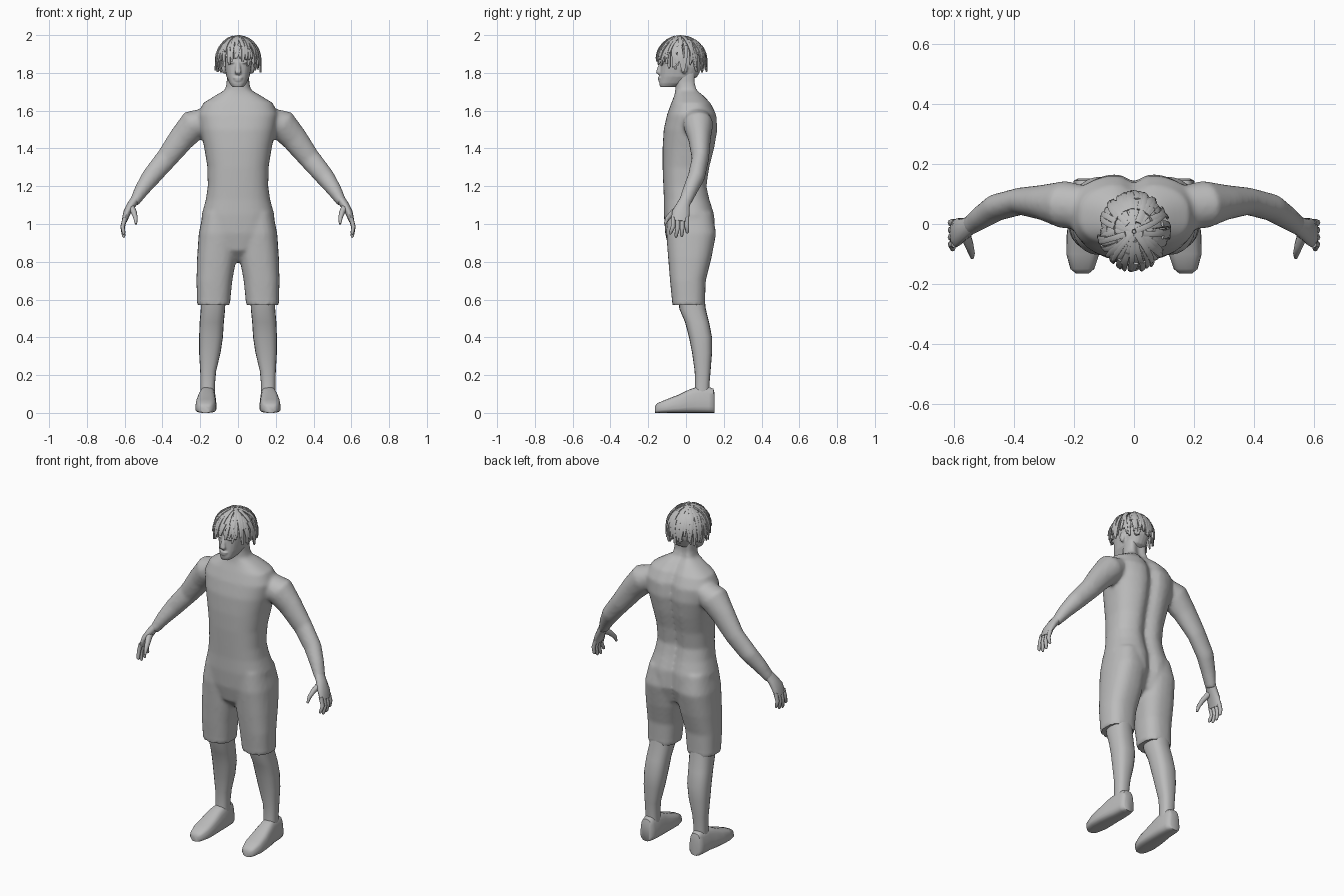
import bpy, bmesh, math, random
from mathutils import Vector

random.seed(4)
if "Cube" in bpy.data.objects:
    bpy.data.objects.remove(bpy.data.objects["Cube"])

clay = bpy.data.materials.new("plain grey")
clay.use_nodes = True
clay.diffuse_color = (0.5, 0.5, 0.5, 1)
clay.node_tree.nodes["Principled BSDF"].inputs["Base Color"].default_value = (0.5, 0.5, 0.5, 1)


def skin(bm, rings):
    """Join matching rings of points into a capped tube."""
    loops = [[bm.verts.new(p) for p in ring] for ring in rings]
    n = len(loops[0])
    for a, b in zip(loops, loops[1:]):
        for i in range(n):
            j = (i + 1) % n
            bm.faces.new((a[i], a[j], b[j], b[i]))
    bm.faces.new(loops[0])
    bm.faces.new(loops[-1])


def oval(x0, x1, y0, y1, n=24, power=0.8):
    """Rounded box outline as 2D pairs."""
    def soft(v):
        return math.copysign(abs(v) ** power, v)
    pts = []
    for i in range(n):
        a = math.tau * i / n
        pts.append(((x0 + x1) / 2 + (x1 - x0) / 2 * soft(math.cos(a)),
                    (y0 + y1) / 2 + (y1 - y0) / 2 * soft(math.sin(a))))
    return pts


def column(bm, rows, side=1, groove=0.0, n=24):
    """Stack of level outlines: (z, x0, x1, y0, y1)."""
    rings = []
    for z, x0, x1, y0, y1 in rows:
        ring = []
        for x, y in oval(x0, x1, y0, y1, n):
            if y > (y0 + y1) / 2:
                y -= groove * math.exp(-(x / 0.035) ** 2)
            ring.append((side * x, y, z))
        rings.append(ring)
    skin(bm, rings)


def limb(bm, path, ref, side=1, n=12):
    """Tube along (x, y, z, radius along ref, other radius)."""
    pts = [Vector(p[:3]) for p in path]
    rings = []
    for i, p in enumerate(path):
        t = (pts[min(i + 1, len(pts) - 1)] - pts[max(i - 1, 0)]).normalized()
        u = (Vector(ref) - t * t.dot(Vector(ref))).normalized()
        v = t.cross(u)
        ring = []
        for k in range(n):
            a = math.tau * k / n
            q = pts[i] + u * p[3] * math.cos(a) + v * p[4] * math.sin(a)
            ring.append((side * q.x, q.y, q.z))
        rings.append(ring)
    skin(bm, rings)


def ball(bm, centre, size):
    new = bmesh.ops.create_uvsphere(bm, u_segments=16, v_segments=10, radius=1)["verts"]
    bmesh.ops.scale(bm, vec=size, verts=new)
    bmesh.ops.translate(bm, vec=centre, verts=new)


def finish(name, bm, angle=50, voxel=0, smooth=0, floor=0.0):
    """Make the object; optionally fuse its pieces and relax them above floor."""
    bmesh.ops.recalc_face_normals(bm, faces=bm.faces)
    mesh = bpy.data.meshes.new(name)
    bm.to_mesh(mesh)
    bm.free()
    mesh.materials.append(clay)
    ob = bpy.data.objects.new(name, mesh)
    bpy.context.collection.objects.link(ob)
    bpy.ops.object.select_all(action="DESELECT")
    ob.select_set(True)
    bpy.context.view_layer.objects.active = ob
    if voxel:
        mod = ob.modifiers.new("fuse", "REMESH")
        mod.mode, mod.voxel_size = "VOXEL", voxel
        bpy.ops.object.modifier_apply(modifier="fuse")
        group = ob.vertex_groups.new(name="relax")
        group.add([v.index for v in ob.data.vertices if v.co.z > floor], 1, "REPLACE")
        mod = ob.modifiers.new("relax", "SMOOTH")
        mod.factor, mod.iterations, mod.vertex_group = 0.5, smooth, "relax"
        bpy.ops.object.modifier_apply(modifier="relax")
    bpy.ops.object.shade_smooth_by_angle(angle=math.radians(angle))
    return ob


SIDES = ((1, "left"), (-1, "right"))

# Body: torso, neck, arms and shorts fused together
torso = [(0.80, 0.03, -0.03, 0.05), (0.86, 0.12, -0.09, 0.13), (0.95, 0.195, -0.11, 0.16),
         (1.05, 0.192, -0.117, 0.155), (1.13, 0.17, -0.117, 0.13), (1.2, 0.16, -0.12, 0.115),
         (1.3, 0.162, -0.124, 0.13), (1.4, 0.178, -0.124, 0.155), (1.5, 0.2, -0.118, 0.172),
         (1.58, 0.212, -0.1, 0.165), (1.64, 0.185, -0.078, 0.135), (1.68, 0.12, -0.062, 0.1),
         (1.71, 0.068, -0.056, 0.072), (1.75, 0.06, -0.056, 0.065), (1.82, 0.06, -0.056, 0.07)]
shorts = [(0.57, 0.043, 0.217, -0.072, 0.1), (0.7, 0.03, 0.22, -0.085, 0.105),
          (0.82, 0.008, 0.217, -0.095, 0.135), (0.95, 0.0, 0.208, -0.105, 0.16),
          (1.06, 0.01, 0.185, -0.1, 0.14)]
arm = [(0.13, 0.05, 1.575, 0.07, 0.05), (0.235, 0.065, 1.525, 0.08, 0.082),
       (0.3, 0.072, 1.45, 0.06, 0.07), (0.38, 0.076, 1.345, 0.046, 0.058),
       (0.46, 0.055, 1.25, 0.046, 0.051), (0.51, 0.022, 1.18, 0.04, 0.04),
       (0.552, -0.008, 1.11, 0.034, 0.026)]
bm = bmesh.new()
column(bm, [(z, -w, w, f, b) for z, w, f, b in torso], groove=0.03, n=40)
for side, _ in SIDES:
    column(bm, shorts, side)
    limb(bm, arm, (0, 1, 0), side, 16)
finish("body", bm, 50, 0.01, 7, 0.6)

# Hands: palm, four fingers and thumb
for side, label in SIDES:
    bm = bmesh.new()
    limb(bm, [(0.54, 0.0, 1.135, 0.03, 0.024), (0.565, -0.015, 1.1, 0.036, 0.023),
              (0.588, -0.027, 1.06, 0.047, 0.02), (0.602, -0.033, 1.015, 0.046, 0.014)],
         (0, 1, 0), side)
    for k, length in enumerate((0.075, 0.092, 0.088, 0.07)):
        y = -0.068 + 0.024 * k
        tip = y + 0.006 * (k - 2.5)
        limb(bm, [(0.598, y, 1.035, 0.012, 0.012), (0.611, y, 1.02 - length * 0.45, 0.012, 0.011),
                  (0.605, tip, 1.02 - length * 0.9, 0.009, 0.009),
                  (0.602, tip, 1.02 - length, 0.004, 0.004)], (0, 1, 0), side, 8)
    limb(bm, [(0.565, -0.03, 1.09, 0.02, 0.018), (0.55, -0.07, 1.06, 0.016, 0.015),
              (0.542, -0.098, 1.03, 0.012, 0.011), (0.54, -0.112, 1.0, 0.006, 0.006)],
         (0, 1, 0), side, 8)
    finish(label + "_hand", bm, 60)

# Lower legs
calf = [(0.64, 0.065, 0.195, -0.045, 0.095), (0.55, 0.068, 0.197, -0.035, 0.105),
        (0.48, 0.075, 0.203, -0.005, 0.122), (0.4, 0.08, 0.206, 0.016, 0.138),
        (0.32, 0.092, 0.206, 0.032, 0.138), (0.22, 0.116, 0.2, 0.046, 0.13),
        (0.15, 0.122, 0.198, 0.048, 0.124), (0.1, 0.122, 0.198, 0.045, 0.124)]
# Shoes: outlines along the foot as (y, x0, x1, top)
shoe = [(-0.165, 0.15, 0.195, 0.035), (-0.15, 0.13, 0.215, 0.052), (-0.1, 0.112, 0.23, 0.073),
        (-0.04, 0.108, 0.23, 0.096), (0.02, 0.108, 0.224, 0.125), (0.06, 0.108, 0.216, 0.138),
        (0.12, 0.112, 0.212, 0.138), (0.145, 0.12, 0.205, 0.128), (0.152, 0.135, 0.19, 0.1)]
for side, label in SIDES:
    bm = bmesh.new()
    column(bm, calf, side, n=20)
    finish(label + "_lower_leg", bm)
    bm = bmesh.new()
    rings = []
    for y, x0, x1, top in shoe:
        mid = (x0 + x1) / 2
        rings.append([(side * (mid + (x - mid) * (1 - 2.2 * max(z, 0))), y, z)
                      for x, z in oval(x0, x1, 0.0, top, 20, 0.6)])
    skin(bm, rings)
    finish(label + "_shoe", bm)

# Head with nose, brow, lips and ears fused in
skull = [(1.725, 0.03, -0.137, -0.06), (1.745, 0.045, -0.142, 0.0), (1.78, 0.061, -0.138, 0.06),
         (1.83, 0.071, -0.134, 0.085), (1.89, 0.077, -0.132, 0.095), (1.94, 0.07, -0.11, 0.085),
         (1.97, 0.045, -0.07, 0.05), (1.98, 0.015, -0.04, 0.01)]
bm = bmesh.new()
column(bm, [(z, -w, w, f, b) for z, w, f, b in skull])
limb(bm, [(0, -0.128, 1.86, 0.01, 0.008), (0, -0.14, 1.825, 0.014, 0.012),
          (0, -0.148, 1.803, 0.019, 0.012), (0, -0.135, 1.792, 0.014, 0.008)], (1, 0, 0))
ball(bm, (0, -0.138, 1.773), (0.026, 0.011, 0.008))
ball(bm, (0, -0.136, 1.761), (0.022, 0.012, 0.008))
for side, _ in SIDES:
    ball(bm, (side * 0.033, -0.122, 1.856), (0.026, 0.016, 0.008))
    ball(bm, (side * 0.075, -0.01, 1.825), (0.012, 0.018, 0.03))
finish("head", bm, 60, 0.005, 2)

# Hair: rows of flat tapered locks falling from the crown
bm = bmesh.new()
for count, start, reach in ((15, 0.05, 0.8), (26, 0.25, 1.0), (30, 0.6, 1.12), (30, 0.95, 1.2)):
    for k in range(count):
        a = math.tau * (k + random.uniform(-0.3, 0.3)) / count
        front = max(0, -math.sin(a)) ** 2
        end = (1.72 - 0.4 * front) * reach * random.uniform(0.92, 1.04)
        swell = random.uniform(0.94, 1.06)
        twist = random.uniform(-0.25, 0.25)
        path = []
        for s in range(7):
            f = s / 6
            phi = start + (end - start) * f
            r = math.sin(min(phi, math.pi / 2)) * swell
            b = a + twist * f
            width = 0.011 * (1 - 0.45 * f ** 3)
            path.append((0.113 * r * math.cos(b), -0.025 + 0.126 * r * math.sin(b),
                         1.867 + 0.122 * math.cos(phi) * swell, 0.005, width))
        limb(bm, path, (math.cos(a), math.sin(a), 0.8), 1, 6)
finish("hair_locks", bm, 40)
